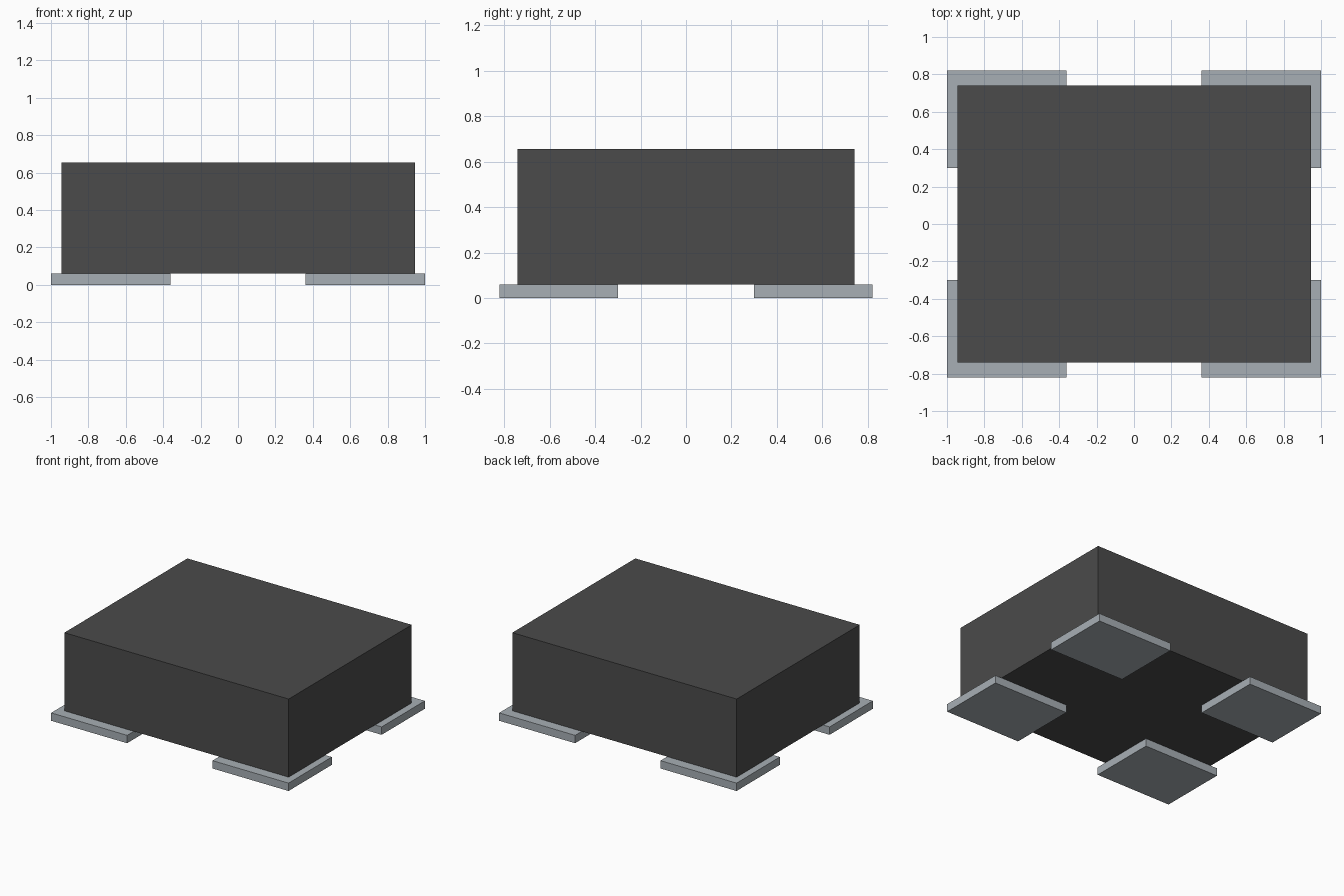
import bpy
import bmesh

cube = bpy.data.objects.get("Cube")
if cube:
    bpy.data.objects.remove(cube, do_unlink=True)


def make_material(name, rgb):
    mat = bpy.data.materials.new(name)
    mat.use_nodes = True
    mat.diffuse_color = (*rgb, 1)
    mat.node_tree.nodes["Principled BSDF"].inputs["Base Color"].default_value = (*rgb, 1)
    return mat


def make_box(name, low, high, mat):
    """Sharp box spanning two opposite corners, with its origin at the centre."""
    mesh = bpy.data.meshes.new(name)
    bm = bmesh.new()
    bmesh.ops.create_cube(bm, size=1)
    bmesh.ops.scale(bm, verts=bm.verts, vec=[h - l for l, h in zip(low, high)])
    bm.to_mesh(mesh)
    bm.free()
    mesh.materials.append(mat)
    obj = bpy.data.objects.new(name, mesh)
    obj.location = [(l + h) / 2 for l, h in zip(low, high)]
    bpy.context.collection.objects.link(obj)
    return obj


dark = make_material("dark grey casing", (0.07, 0.07, 0.07))
metal = make_material("pale grey metal", (0.39, 0.43, 0.46))

# Casing
PAD_TOP = 0.06
make_box("body", (-0.945, -0.74, PAD_TOP), (0.945, 0.74, 0.655), dark)

# Four corner contact pads beneath the casing
for side, sx in (("left", 1), ("right", -1)):
    for end, sy in (("front", -1), ("back", 1)):
        xs = sorted((sx * 0.36, sx * 1.0))
        ys = sorted((sy * 0.30, sy * 0.82))
        make_box(f"{end}_{side}_pad", (xs[0], ys[0], 0), (xs[1], ys[1], PAD_TOP), metal)
